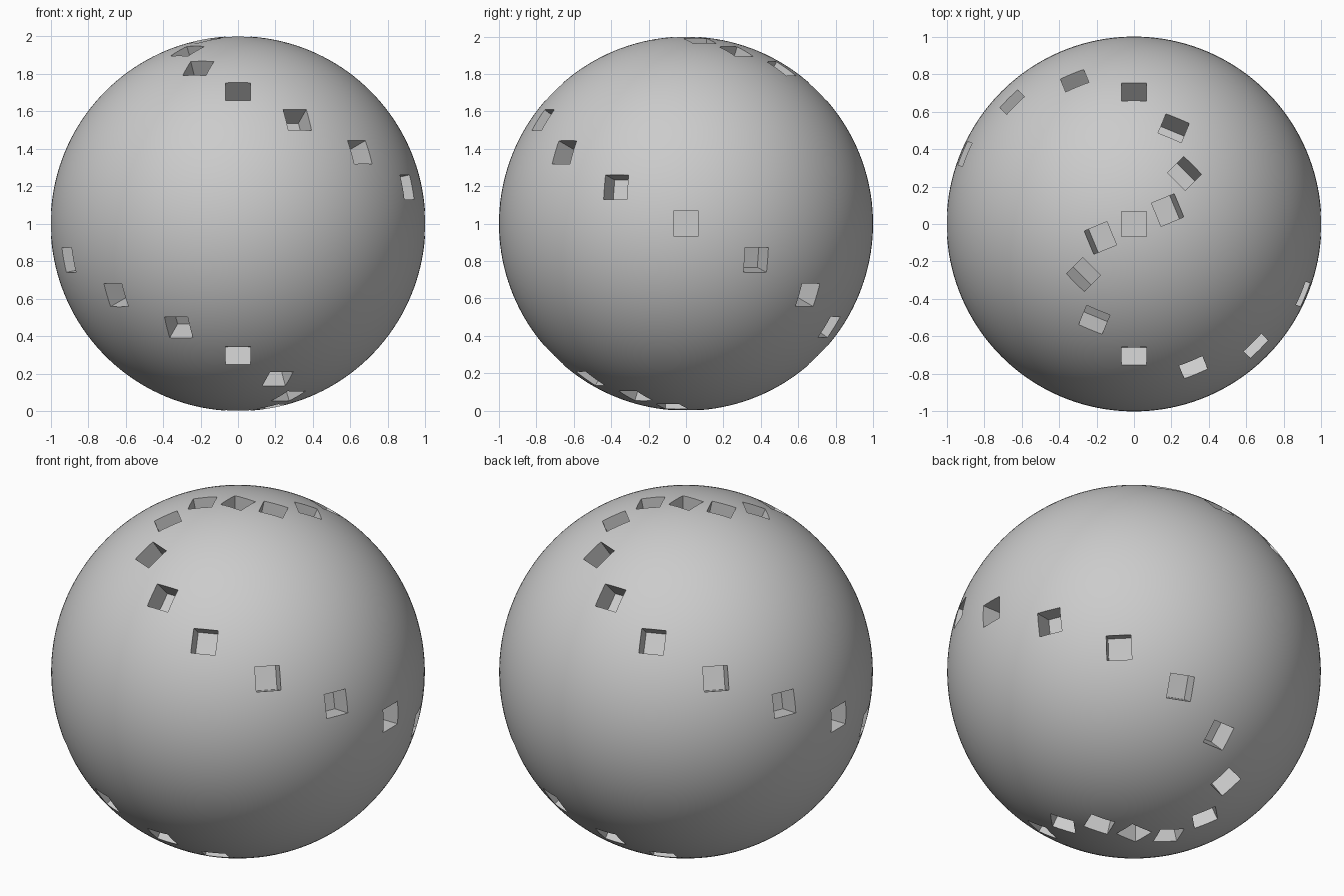
import bpy, bmesh, math
from mathutils import Matrix

SIDE = 0.134      # width of each square pocket
FLOOR = 0.8635    # distance of pocket floors from the ball centre
TOP = 1.1         # cutters reach past the surface
STEPS = 16        # pockets per strand from pole to pole

cube = bpy.data.objects.get("Cube")
if cube:
    bpy.data.objects.remove(cube, do_unlink=True)

grey = bpy.data.materials.new("plain grey")
grey.use_nodes = True
colour = (0.6, 0.6, 0.6, 1)
grey.diffuse_color = colour
grey.node_tree.nodes["Principled BSDF"].inputs["Base Color"].default_value = colour


def mesh_object(name, bm):
    mesh = bpy.data.meshes.new(name)
    bm.to_mesh(mesh)
    bm.free()
    mesh.materials.append(grey)
    obj = bpy.data.objects.new(name, mesh)
    bpy.context.collection.objects.link(obj)
    obj.location.z = 1
    return obj


# Ball
bm = bmesh.new()
bmesh.ops.create_uvsphere(bm, u_segments=160, v_segments=80, radius=1)
ball = mesh_object("ball", bm)

# Pocket cutters: two spiral strands sharing the pole pockets
bm = bmesh.new()
box = (Matrix.Translation((0, 0, (FLOOR + TOP) / 2))
       @ Matrix.Diagonal((SIDE, SIDE, TOP - FLOOR, 1)))
for strand in range(2):
    for k in range(STEPS + 1):
        if strand and k in (0, STEPS):
            continue
        tilt = math.pi * k / STEPS
        turn = 2 * tilt + math.pi * strand
        aim = Matrix.Rotation(turn, 4, 'Z') @ Matrix.Rotation(tilt, 4, 'Y')
        bmesh.ops.create_cube(bm, size=1, matrix=aim @ box)
cutter = mesh_object("pocket_cutter", bm)
cutter.hide_render = True

# Carve the pockets
carve = ball.modifiers.new("carve pockets", 'BOOLEAN')
carve.operation = 'DIFFERENCE'
carve.solver = 'EXACT'
carve.object = cutter
bpy.ops.object.select_all(action='DESELECT')
bpy.context.view_layer.objects.active = ball
ball.select_set(True)
bpy.ops.object.modifier_apply(modifier=carve.name)
bpy.data.objects.remove(cutter, do_unlink=True)

# Smooth ball, crisp pocket edges
bpy.ops.object.shade_smooth_by_angle(angle=math.radians(30))
